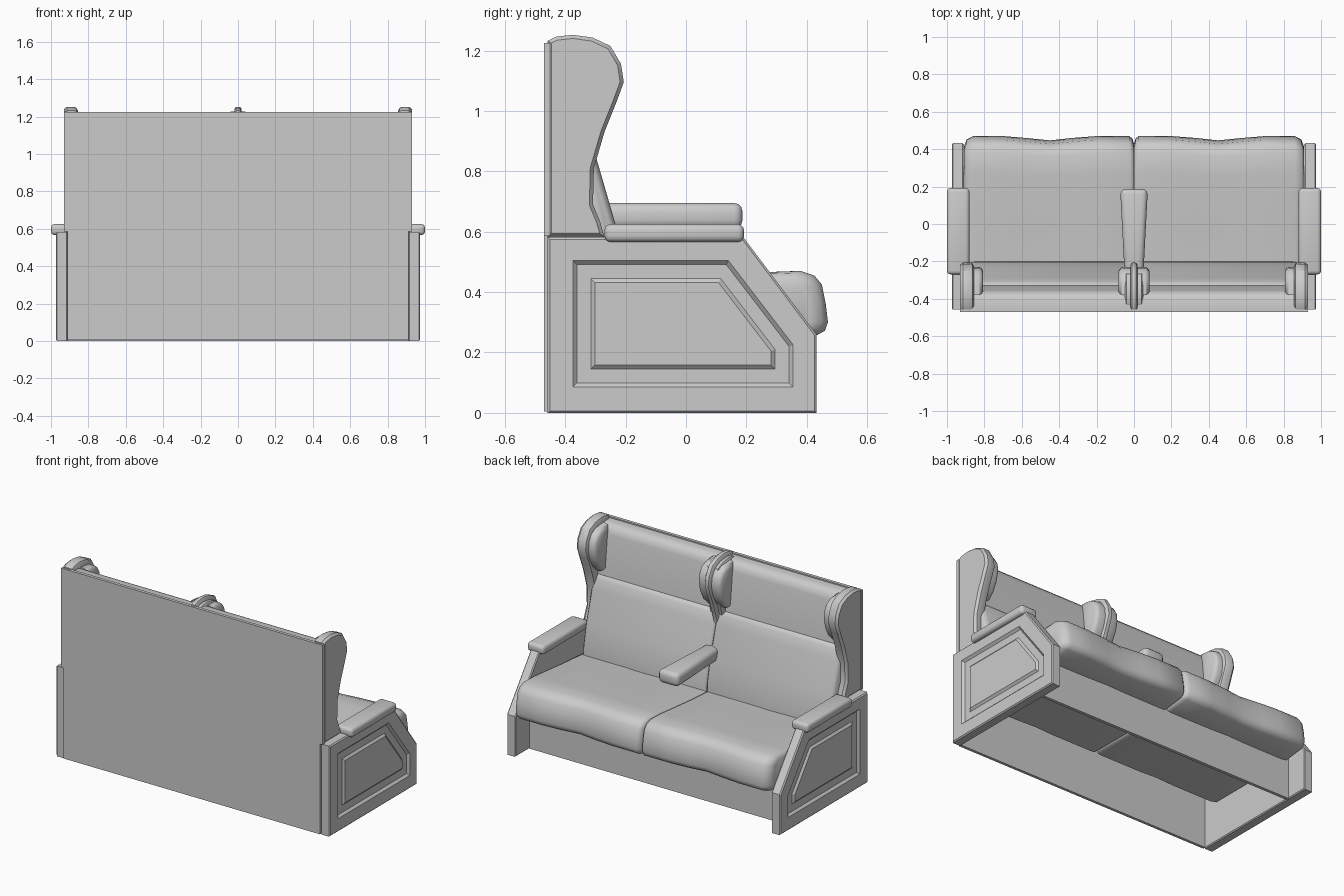
import bpy, bmesh
from mathutils import Vector

if "Cube" in bpy.data.objects:
    bpy.data.objects.remove(bpy.data.objects["Cube"])


def finish(name, bm, mirror, angle=0.6):
    bmesh.ops.recalc_face_normals(bm, faces=bm.faces)
    me = bpy.data.meshes.new(name)
    bm.to_mesh(me)
    bm.free()
    ob = bpy.data.objects.new(name, me)
    bpy.context.collection.objects.link(ob)
    bpy.ops.object.select_all(action='DESELECT')
    ob.select_set(True)
    bpy.context.view_layer.objects.active = ob
    bpy.ops.object.shade_smooth_by_angle(angle=angle)
    if mirror:
        m = ob.modifiers.new("mirror", 'MIRROR')
        m.use_mirror_merge = False
    return ob


def loft(name, rings, mirror=True, angle=0.6):
    """Skin a list of (x, [(y, z), ...]) rings and cap both ends."""
    bm = bmesh.new()
    loops = [[bm.verts.new((x, y, z)) for y, z in pts] for x, pts in rings]
    n = len(loops[0])
    for a, b in zip(loops, loops[1:]):
        for i in range(n):
            j = (i + 1) % n
            bm.faces.new((a[i], a[j], b[j], b[i]))
    bm.faces.new(loops[0])
    bm.faces.new(loops[-1])
    return finish(name, bm, mirror, angle)


def shrink(pts, d):
    """Inset a clockwise or counter-clockwise outline by distance d."""
    area = sum(p[0] * q[1] - q[0] * p[1] for p, q in zip(pts, pts[1:] + pts[:1]))
    s = 1 if area > 0 else -1
    out = []
    for i, p in enumerate(pts):
        p = Vector(p)
        a = (p - Vector(pts[i - 1])).normalized()
        b = (Vector(pts[(i + 1) % len(pts)]) - p).normalized()
        na, nb = Vector((-a.y, a.x)) * s, Vector((-b.y, b.x)) * s
        out.append(tuple(p + (na + nb) * d / max(1 + na.dot(nb), 0.4)))
    return out


def box(name, lo, hi, bevel=0.0, mirror=False, taper=1.0):
    """Box between two corners; taper narrows the rear end in x."""
    bm = bmesh.new()
    bmesh.ops.create_cube(bm, size=1)
    for v in bm.verts:
        v.co = [l + (c + 0.5) * (h - l) for l, h, c in zip(lo, hi, v.co)]
        if v.co.y < (lo[1] + hi[1]) / 2:
            v.co.x *= taper
    if bevel:
        bmesh.ops.bevel(bm, geom=bm.edges[:], offset=bevel, segments=3,
                        profile=0.5, affect='EDGES')
    return finish(name, bm, mirror)


# Back board and recessed front board
box("back_board_lower", (-.912, -.47, .005), (.912, -.452, .6))
box("back_board_upper", (-.93, -.47, .585), (.93, -.45, 1.225))
box("front_board", (-.915, .27, 0), (.915, .29, .27))

# Side panels with a recessed field and a raised centre
side = [(-.458, 0), (.432, 0), (.432, .26), (.19, .582), (-.458, .582)]
field = [(-.375, .085), (.355, .085), (.355, .225), (.14, .505), (-.375, .505)]
centre = [(-.315, .145), (.295, .145), (.295, .21), (.115, .445), (-.315, .445)]
loft("side_panel", [
    (.91, shrink(side, .006)), (.916, side), (.967, side), (.974, shrink(side, .007)),
    (.974, field), (.96, shrink(field, .014)),
    (.96, centre), (.972, shrink(centre, .014))], angle=0.3)

# Seat cushions with a gently waved front
seat = [(-.34, .415), (0, .44), (.27, .466), (.38, .47), (.425, .455), (.45, .425),
        (.463, .36), (.47, .30), (.46, .272), (.435, .258), (.28, .24), (-.34, .24)]
wave = [(.0, -.03, .012), (.008, -.01, .004), (.025, 0, 0), (.2, 0, 0), (.33, -.01, 0),
        (.45, -.02, .003), (.58, -.01, 0), (.7, 0, 0), (.86, 0, 0),
        (.895, -.012, .006), (.91, -.035, .025)]
loft("seat_cushion", [
    (x, [(y + dy * max(0, min(1, (y + .1) / .5)), z) for y, z in shrink(seat, d)])
    for x, dy, d in wave], angle=0.9)

# Backrest cushions, lower and upper
ends = [(0, .014), (.008, .005), (.025, 0), (.85, 0), (.872, .006), (.885, .02)]
lower = [(-.452, .40), (-.20, .40), (-.203, .48), (-.232, .62), (-.29, .82),
         (-.308, .88), (-.325, .903), (-.35, .91), (-.452, .91)]
loft("lower_backrest", [(x, shrink(lower, d)) for x, d in ends], angle=0.9)
upper = [(-.452, .88), (-.325, .88), (-.355, 1.16), (-.365, 1.19), (-.385, 1.21),
         (-.41, 1.217), (-.452, 1.217)]
loft("upper_backrest", [(0, upper), (.88, upper)], angle=0.9)

# Outer wings and the slimmer centre wing
wing = [(-.458, .582), (-.27, .582), (-.285, .635), (-.308, .69), (-.305, .81),
        (-.27, .93), (-.23, 1.03), (-.206, 1.095), (-.215, 1.155), (-.25, 1.215),
        (-.31, 1.243), (-.375, 1.252), (-.43, 1.246), (-.458, 1.232)]
loft("side_wing", [(.855, shrink(wing, .022)), (.863, shrink(wing, .006)), (.875, wing),
                   (.915, wing), (.93, shrink(wing, .012))])
loft("centre_wing_bead", [(-.02, shrink(wing, .014)), (-.012, shrink(wing, .002)),
                          (0, wing), (.012, shrink(wing, .002)),
                          (.02, shrink(wing, .014))], mirror=False)
loft("centre_wing_core", [(x, shrink(wing, d)) for x, d in
                          [(-.05, .04), (-.04, .025), (.04, .025), (.05, .04)]],
     mirror=False)

# Head pads on the inner faces of the wings
pad = [(-.38, .93), (-.31, .935), (-.275, .97), (-.245, 1.03), (-.23, 1.09),
       (-.236, 1.145), (-.26, 1.185), (-.30, 1.207), (-.38, 1.215)]
for name, x, s in (("outer_head_pad", .87, -1), ("inner_head_pad", .02, 1)):
    loft(name, [(x, pad), (x + s * .04, pad), (x + s * .054, shrink(pad, .006)),
                (x + s * .063, shrink(pad, .02))], angle=0.9)

# Armrests
box("side_armrest", (.88, -.27, .566), (1.0, .192, .625), .02, mirror=True)
box("centre_armrest", (-.074, -.31, .61), (.074, .187, .695), .028, taper=.65)
